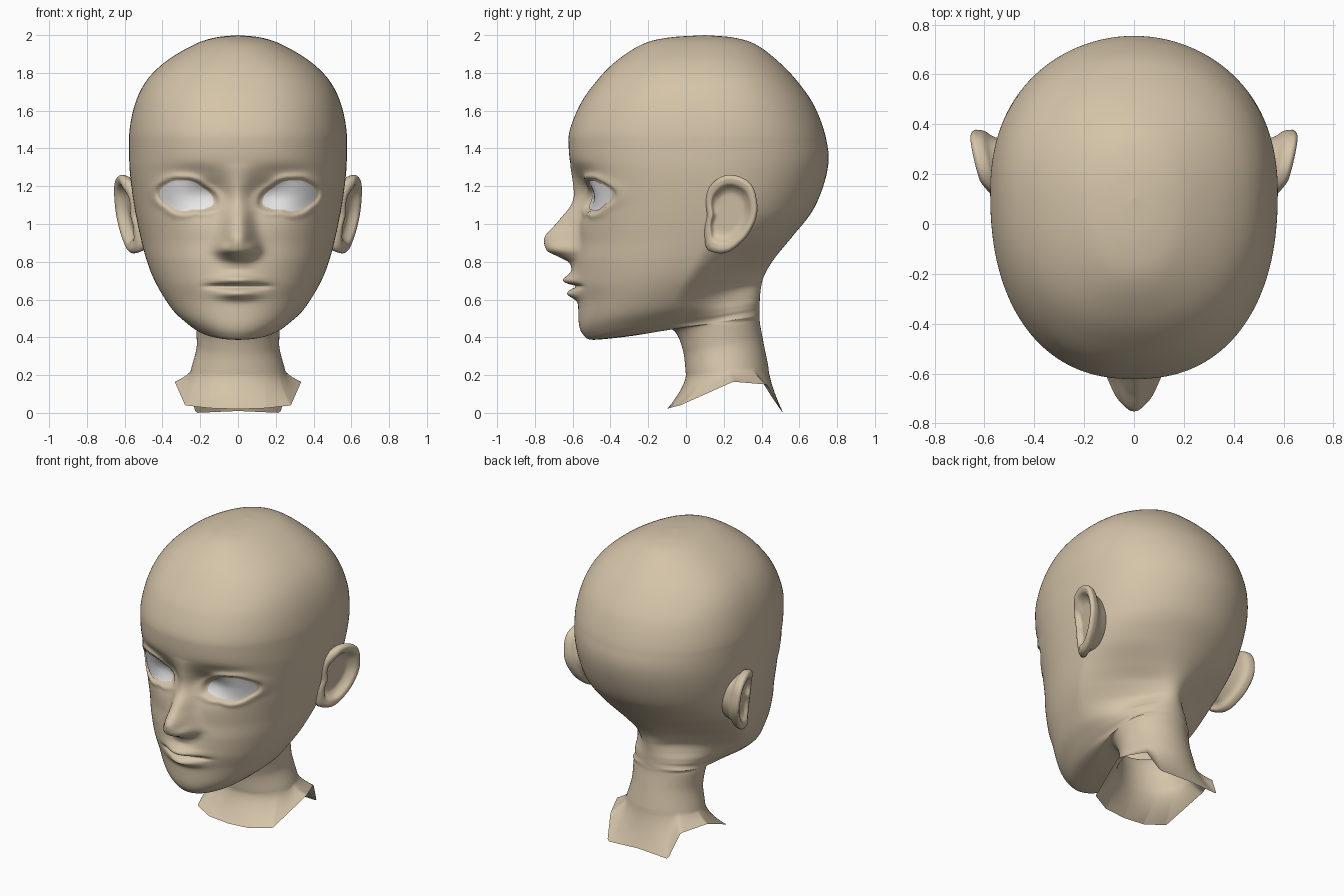
import bpy
from math import sin, cos, pi, exp, radians, degrees, atan2, hypot
from mathutils import Vector
from mathutils.bvhtree import BVHTree

if "Cube" in bpy.data.objects:
    bpy.data.objects.remove(bpy.data.objects["Cube"], do_unlink=True)

def material(name, rgb):
    mat = bpy.data.materials.new(name)
    mat.use_nodes = True
    mat.diffuse_color = (*rgb, 1)
    shader = mat.node_tree.nodes["Principled BSDF"]
    shader.inputs["Base Color"].default_value = (*rgb, 1)
    return mat

skin = material("warm tan skin", (0.66, 0.548, 0.393))
white = material("eye white", (0.8, 0.8, 0.8))

def spline(keys, t):
    """Smooth curve without overshoot through (t, value, value...) keys."""
    if t <= keys[0][0]:
        return keys[0][1:]
    if t >= keys[-1][0]:
        return keys[-1][1:]
    i = max(k for k in range(len(keys) - 1) if keys[k][0] <= t)
    h = keys[i + 1][0] - keys[i][0]
    s = (t - keys[i][0]) / h

    def slope(k, c):
        return (keys[k + 1][c] - keys[k][c]) / (keys[k + 1][0] - keys[k][0])

    def tangent(k, c):
        a, b = slope(max(k - 1, 0), c), slope(min(k, len(keys) - 2), c)
        if a * b <= 0:
            return 0
        limit = 2 * min(abs(a), abs(b))
        return max(-limit, min(limit, (a + b) / 2))

    out = []
    for c in range(1, len(keys[0])):
        p, q = keys[i][c], keys[i + 1][c]
        m, n = tangent(i, c) * h, tangent(i + 1, c) * h
        out.append(p + m * s + (3 * (q - p) - 2 * m - n) * s**2
                   + (2 * (p - q) + m + n) * s**3)
    return out

def linear(keys, t):
    for a, b in zip(keys, keys[1:]):
        if t <= b[0]:
            s = (t - a[0]) / (b[0] - a[0])
            return [p + (q - p) * s for p, q in zip(a[1:], b[1:])]
    return keys[-1][1:]

def closed(keys):
    """Wrap (degrees, radius) keys so that they repeat around the circle."""
    return [(a + turn, r) for turn in (-360, 0, 360) for a, r in keys]

def indexed(rows):
    return [(i, *row) for i, row in enumerate(rows)]

def loft(name, rings, mat, mirrored=False):
    """Skin a list of closed rings of points."""
    n = len(rings[0])
    faces = [(i * n + j, (i + 1) * n + j, (i + 1) * n + (j + 1) % n, i * n + (j + 1) % n)
             for i in range(len(rings) - 1) for j in range(n)]
    mesh = bpy.data.meshes.new(name)
    mesh.from_pydata([p for ring in rings for p in ring], [], faces)
    mesh.materials.append(mat)
    mesh.polygons.foreach_set("use_smooth", [True] * len(mesh.polygons))
    obj = bpy.data.objects.new(name, mesh)
    bpy.context.collection.objects.link(obj)
    obj.modifiers.new("weld", 'WELD').merge_threshold = 0.0001
    if mirrored:
        obj.modifiers.new("mirror", 'MIRROR').use_axis[0] = True
    return obj

# Ring guides from crown to neck: front (y, z), back (y, z), side (width, y)
front = indexed([
    (.1, 2), (-.09, 1.987), (-.23, 1.952), (-.37, 1.862), (-.475, 1.755), (-.567, 1.62),
    (-.622, 1.45), (-.615, 1.33), (-.594, 1.22), (-.573, 1.07), (-.572, .92),
    (-.585, .8), (-.588, .69), (-.572, .585), (-.568, .48), (-.545, .415),
    (-.49, .387), (-.27, .41), (-.09, .445), (-.016, .33), (0, .2)])
back = indexed([
    (.1, 2), (.25, 1.987), (.37, 1.95), (.487, 1.862), (.59, 1.755), (.682, 1.62),
    (.742, 1.45), (.755, 1.35), (.733, 1.22), (.67, 1.07), (.56, .93),
    (.47, .82), (.42, .74), (.4, .68), (.392, .62), (.39, .58),
    (.389, .55), (.389, .52), (.39, .49), (.405, .4), (.435, .25)])
side = indexed([
    (0, .1), (.12, .1), (.23, .1), (.38, .1), (.487, .11), (.55, .12),
    (.577, .13), (.576, .13), (.567, .13), (.545, .12), (.515, .1),
    (.485, .05), (.45, 0), (.405, -.05), (.345, -.08), (.28, -.08),
    (.235, -.04), (.222, .08), (.222, .16), (.218, .19), (.25, .21)])
# Front squareness, and how far the back half pinches toward the nape
squareness = [(0, 2), (4, 2.3), (9, 2.3), (13, 2.1), (16, 2)]
pinch = [(0, 1), (4, 1.06), (9, 1.03), (10, .93), (11, .68), (12, .48), (13, .46),
         (14, .67), (15, 1), (16, 1.2), (17, 1.2), (18, 1)]
# Ragged lower edge of the neck: angle, x, y, z
hem = [(0, 0, -.1, .02), (35, .15, -.09, .025), (60, .28, -.03, .04),
       (95, .335, .25, .165), (130, .26, .43, .15), (142, .225, .513, 0),
       (180, 0, .51, .01)]
# Nose ridge: z, projection, half width
nose = [(.76, 0, .07), (.8, .035, .08), (.83, .1, .085), (.86, .16, .09),
        (.915, .18, .083), (1.01, .11, .068), (1.1, .047, .065),
        (1.22, .018, .07), (1.32, 0, .08)]
# Eye outline around its centre: degrees, radius
eye_x, eye_z = .28, 1.155
eye_outline = closed([(4, .135), (39, .103), (90, .075), (151, .092),
                      (199, .156), (213, .131), (249, .085), (323, .1)])

def bump(x, z, cx, cz, sx, sz):
    return exp(-((x - cx) / sx)**2 - ((z - cz) / sz)**2)

def relief(x, z):
    """Forward projection of the facial features."""
    x = abs(x)
    if not .5 < z < 1.5 or x > .56:
        return 0
    height, width = spline(nose, z)
    d = height * exp(-(x / width)**2.4)
    d += .03 * bump(x, z, .08, .872, .035, .035)              # nostril wings
    d -= .07 * bump(x, z, .15, 1.16, .13, .1)                 # eye sockets
    d -= .014 * bump(x, z, .27, 1.28, .13, .04)               # under the brow
    d += .022 * bump(x, z, 0, .735, .11, .05)                 # muzzle
    d += .05 * bump(x, z, 0, .7, .11, .028)                   # upper lip
    d += .05 * bump(x, z, 0, .63, .1, .028)                   # lower lip
    d -= .032 * exp(-(x / .155)**4 - ((z - .67) / .011)**2)   # mouth line
    # eyelids around a slightly sunken eye
    rho = hypot(x - eye_x, z - eye_z)
    if rho < .3:
        r = rho / spline(eye_outline, degrees(atan2(z - eye_z, x - eye_x)))[0]
        d += .009 * exp(-((r - 1.28) / .2)**2)
        d -= .013 * min(1, max(0, (1.2 - r) / .13))
    return d

# Head and neck in one skin, with finer columns across the face
columns = 220
steps_around = [2 * j / columns - 1 for j in range(columns)]
angles = [pi * (u + u**3) / 2 for u in steps_around]

def ring_at(t):
    (fy, fz), (by, bz), (w, c) = spline(front, t), spline(back, t), spline(side, t)
    e = 2 / spline(squareness, t)[0]
    nape = spline(pinch, t)[0] - 1
    ring = []
    for a in angles:
        q = abs(cos(a))
        ahead = cos(a) > 0
        if ahead:
            x = w * abs(sin(a))**e * (1 if a > 0 else -1)
            y = c + q**e * (fy - c)
        else:
            x = w * sin(a) * (1 + nape * q * q * (3 - 2 * q))
            y = c + q * (by - c)
        z = fz + (bz - fz) * (y - fy) / max(by - fy, .001)
        if ahead and y < -.1:
            y -= relief(x, z)
        ring.append((x, y, z))
    return ring

rings = []
for i in range(len(front) - 1):
    a, b = front[i], front[i + 1]
    steps = max(5, int(hypot(a[1] - b[1], a[2] - b[2]) / .008))
    rings += [ring_at(i + k / steps) for k in range(steps)]
last = ring_at(len(front) - 1)
for k in range(13):
    s = k / 12
    flare = s**1.5
    ring = []
    for a, (x, y, z) in zip(angles, last):
        hx, hy, hz = linear(hem, abs(degrees(a)))
        hx = hx if a > 0 else -hx
        ring.append((x + (hx - x) * flare, y + (hy - y) * flare, z + (hz - z) * s))
    rings.append(ring)
head = loft("head_and_neck", rings, skin)

# Eyes: thin plates laid on the face inside the lids
tree = BVHTree.FromPolygons([v.co for v in head.data.vertices],
                            [tuple(p.vertices) for p in head.data.polygons])
rings = []
for k in range(9):
    ring = []
    for a in range(0, 360, 4):
        r = spline(eye_outline, a)[0] * k / 8
        x, z = eye_x + r * cos(radians(a)), eye_z + r * sin(radians(a))
        hit = tree.ray_cast(Vector((x, -2, z)), Vector((0, 1, 0)))[0]
        ring.append((x, hit.y - .007, z))
    rings.append(ring)
loft("eyes", rings, white, mirrored=True)

# Ears: hollow bowl, rolled rim, then back into the head
ear_outline = closed([(-137, .18), (-119, .228), (-98, .217), (-69, .171), (-25, .143),
                      (22, .157), (59, .193), (90, .2), (128, .172), (185, .12)])
section = indexed([(0, -.03), (.45, -.03), (.64, -.015), (.78, .016), (.9, .02),
                   (1, 0), (.97, -.03), (.82, -.06), (.7, -.12)])
rings = []
for k in range(33):
    scale, lift = spline(section, k / 4)
    ring = []
    for a in range(0, 360, 6):
        r = spline(ear_outline, a)[0] * scale
        y, z = .23 + r * cos(radians(a)), 1.06 + r * sin(radians(a))
        sink = .45 * max(0, .17 - y)
        ring.append((.56 + .25 * (y - .1) + .12 * (z - 1.05) + lift - sink, y, z))
    rings.append(ring)
loft("ears", rings, skin, mirrored=True)
